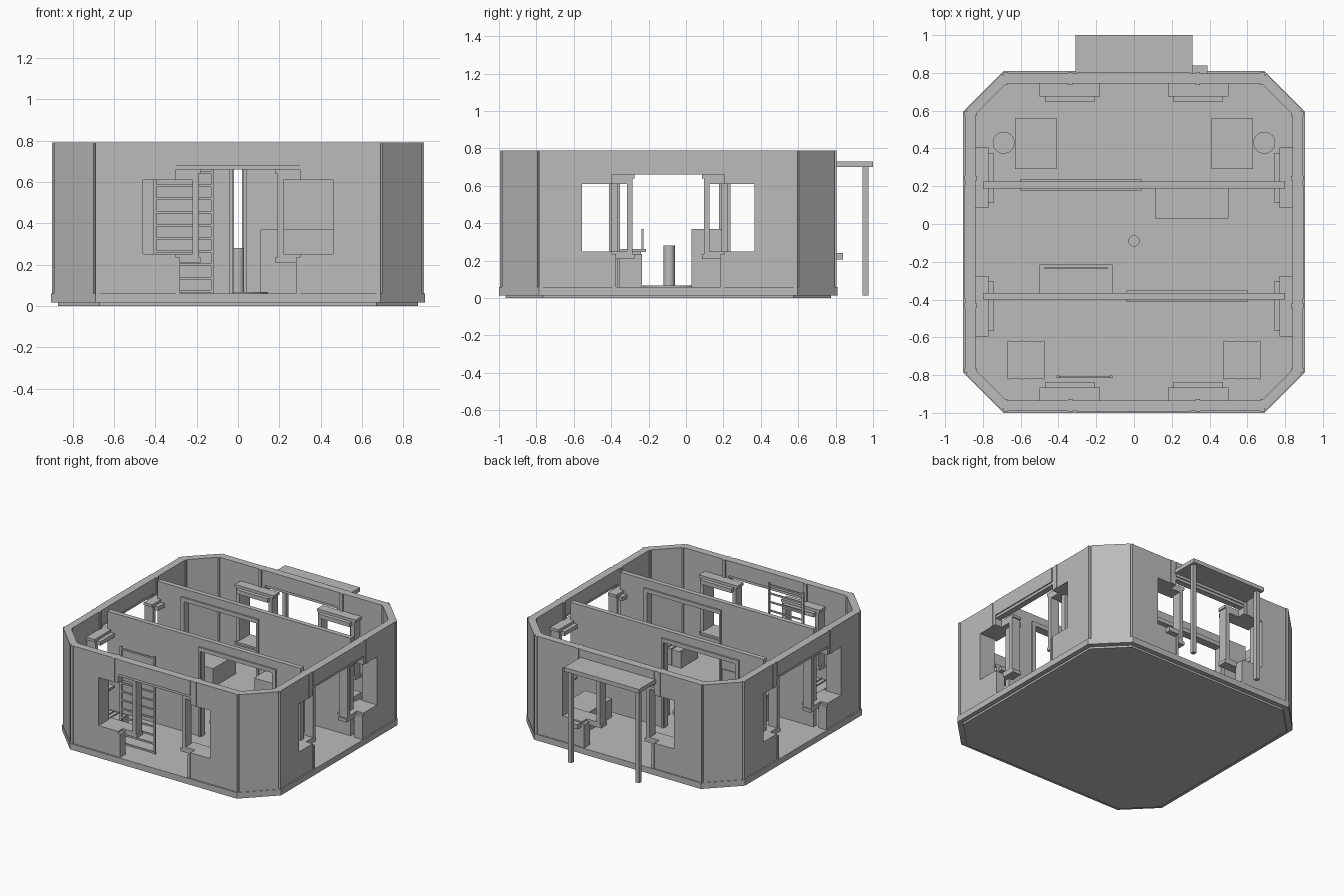
import bpy, bmesh, math
from mathutils import Matrix, Vector

cube = bpy.data.objects.get("Cube")
if cube:
    bpy.data.objects.remove(cube, do_unlink=True)

grey = bpy.data.materials.new("plain_grey")
grey.use_nodes = True
grey.diffuse_color = (0.5, 0.5, 0.5, 1)
grey.node_tree.nodes["Principled BSDF"].inputs["Base Color"].default_value = (0.5, 0.5, 0.5, 1)

CENTRE = -0.095      # middle of the house along y
HALF = 0.9           # distance from the middle to the outer wall face
TOP = 0.79
FLOOR = 0.06
HOUSE = Matrix.Translation((0, CENTRE, 0))
STAY = Matrix.Identity(4)


def finish(name, bm, place):
    bmesh.ops.transform(bm, matrix=place, verts=bm.verts)
    bmesh.ops.recalc_face_normals(bm, faces=bm.faces)
    mesh = bpy.data.meshes.new(name)
    bm.to_mesh(mesh)
    bm.free()
    mesh.materials.append(grey)
    ob = bpy.data.objects.new(name, mesh)
    bpy.context.collection.objects.link(ob)
    return ob


def prism(name, outline, vec, place=STAY):
    """Extrude a flat outline of 3D points along vec."""
    bm = bmesh.new()
    face = bm.faces.new([bm.verts.new(p) for p in outline])
    new = bmesh.ops.extrude_face_region(bm, geom=[face], use_keep_orig=True)["geom"]
    verts = [v for v in new if isinstance(v, bmesh.types.BMVert)]
    bmesh.ops.translate(bm, vec=Vector(vec), verts=verts)
    return finish(name, bm, place)


def box(name, x, y, z, place=STAY):
    bm = bmesh.new()
    bmesh.ops.create_cube(bm, size=1)
    size = [b - a for a, b in (x, y, z)]
    mid = [(a + b) / 2 for a, b in (x, y, z)]
    bmesh.ops.transform(bm, matrix=Matrix.Translation(mid) @ Matrix.Diagonal((*size, 1)), verts=bm.verts)
    return finish(name, bm, place)


def cylinder(name, x, y, radius, z0, z1):
    bm = bmesh.new()
    bmesh.ops.create_cone(bm, cap_ends=True, segments=32, radius1=radius, radius2=radius, depth=z1 - z0)
    ob = finish(name, bm, Matrix.Translation((x, y, (z0 + z1) / 2)))
    bpy.context.view_layer.objects.active = ob
    ob.select_set(True)
    bpy.ops.object.shade_smooth_by_angle()
    ob.select_set(False)


def octagon(name, half, side, z0, z1):
    pts = []
    for k in range(4):
        turn = Matrix.Rotation(k * math.pi / 2, 4, "Z")
        pts += [turn @ Vector((half, -side, z0)), turn @ Vector((half, side, z0))]
    prism(name, pts, (0, 0, z1 - z0), HOUSE)


# Base and floor
octagon("base_slab", 0.87, 0.67, 0, 0.02)
octagon("floor_slab", 0.905, 0.69, 0.015, FLOOR)


def window_frame(side, s, place):
    """Deep inner frame with stepped head and sill, s picks the side of the door."""
    def span(a, b):
        return tuple(sorted((s * a, s * b)))
    inner = -HALF + 0.06
    deep, deeper = (inner, inner + 0.07), (inner, inner + 0.098)
    name = side + "_window_"
    box(name + "head", span(0.18, 0.5), deep, (0.64, 0.66), place)
    box(name + "head_step", span(0.21, 0.47), deeper, (0.61, 0.64), place)
    box(name + "sill", span(0.18, 0.5), deep, (0.21, 0.235), place)
    box(name + "sill_step", span(0.21, 0.47), deeper, (0.235, 0.25), place)
    for a in (0.19, 0.46):
        box(name + "jamb", span(a, a + 0.03), deep, (0.235, 0.64), place)


# Four equal walls, each with a doorway and two windows beside it
for k, side in enumerate(("front", "left", "back", "right")):
    place = HOUSE @ Matrix.Rotation(k * math.pi / 2, 4, "Z")
    y = (-HALF + 0.005, -HALF + 0.06)
    for s in (-1, 1):
        outline = [(0.3, 0.02), (0.685, 0.02), (0.685, TOP), (0.3, TOP),
                   (0.3, 0.61), (0.46, 0.61), (0.46, 0.25), (0.3, 0.25)]
        prism(side + "_wall", [(s * u, y[0], v) for u, v in outline], (0, y[1] - y[0], 0), place)
        window_frame(side, s, place)
        for part, a, b, z in (("upper_post", 0.325, 0.35, (0.61, TOP)),
                              ("lower_post", 0.28, 0.3, (FLOOR, 0.235)),
                              ("end_trim", 0.67, 0.69, (0.02, TOP))):
            box(f"{side}_{part}", tuple(sorted((s * a, s * b))),
                (-HALF, -HALF + 0.068), z, place)
    box(side + "_lintel", (-0.3, 0.3), (-HALF, -HALF + 0.06), (0.68, TOP), place)
    box(side + "_lintel_trim", (-0.3, 0.3), (-HALF + 0.008, -HALF + 0.052), (0.66, 0.68), place)
    corner = [(0.7, -0.89), (0.89, -0.7), (0.85, -0.665), (0.665, -0.85)]
    prism(side + "_corner_panel", [(u, v, 0.02) for u, v in corner], (0, 0, TOP - 0.02), place)

# Two partitions, each with an off-centre framed doorway
for name, y, s in (("front_partition", -0.383, 1), ("back_partition", 0.207, -1)):
    outline = [(-0.8, FLOOR), (-0.02, FLOOR), (-0.02, 0.7), (0.58, 0.7),
               (0.58, FLOOR), (0.8, FLOOR), (0.8, TOP), (-0.8, TOP)]
    prism(name, [(s * u, y - 0.018, v) for u, v in outline], (0, 0.036, 0))
    frame = [(-0.04, FLOOR), (-0.04, 0.73), (0.6, 0.73), (0.6, FLOOR),
             (0.57, FLOOR), (0.57, 0.7), (-0.025, 0.7), (-0.025, FLOOR)]
    prism(name + "_door_frame", [(s * u, y - 0.03, v) for u, v in frame], (0, 0.06, 0))

# Back porch
box("porch_roof", (-0.31, 0.31), (0.79, 1.0), (0.7, 0.73))
for s in (-1, 1):
    box("porch_post", (s * 0.28 - 0.015, s * 0.28 + 0.015), (0.945, 0.975), (0.015, 0.7))
box("porch_shelf", (0.31, 0.39), (0.8, 0.84), (0.205, 0.24))

# Ladder inside the front doorway
for x in (-0.41, -0.13):
    box("ladder_rail", (x, x + 0.015), (-0.815, -0.803), (0.03, TOP))
for i in range(12):
    z = 0.07 + i * 0.064
    box("ladder_rung", (-0.4, -0.12), (-0.813, -0.805), (z - 0.006, z + 0.006))

# Middle room: pedestal, counter and desk with screen
cylinder("pedestal_base", 0, -0.09, 0.142, FLOOR, 0.067)
cylinder("pedestal_column", 0, -0.09, 0.03, FLOOR, 0.28)
box("counter", (0.11, 0.5), (0.03, 0.19), (FLOOR, 0.37))
box("desk_body", (-0.49, -0.13), (-0.365, -0.235), (FLOOR, 0.235))
box("desk_top", (-0.5, -0.115), (-0.365, -0.215), (0.245, 0.262))
box("desk_riser", (-0.48, -0.14), (-0.35, -0.24), (0.235, 0.245))
box("desk_screen", (-0.475, -0.14), (-0.237, -0.227), (0.262, 0.37))

# Back room beds and stools, front room crates
for s in (-1, 1):
    box("bed", tuple(sorted((s * 0.41, s * 0.63))), (0.29, 0.56), (FLOOR, 0.2))
    cylinder("stool", s * 0.69, 0.43, 0.058, FLOOR, 0.18)
    x = s * 0.572
    box("crate", (x - 0.095, x + 0.095), (-0.82, -0.62), (FLOOR, 0.18))
    for a in (-0.097, -0.02, 0.018, 0.091):
        box("crate_slat", (x + a, x + a + 0.006), (-0.822, -0.618), (FLOOR, 0.187))
